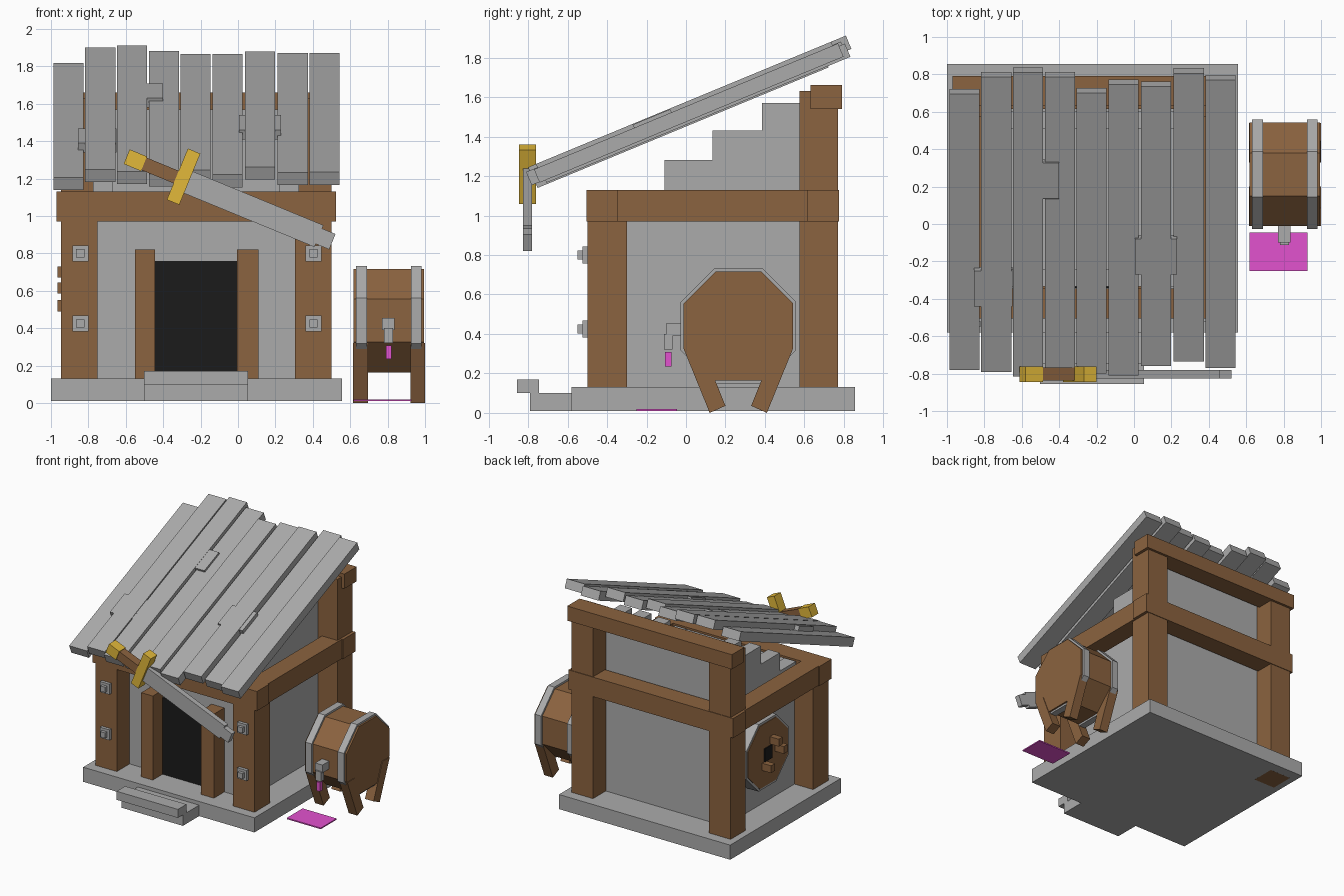
import bpy, bmesh, math
from mathutils import Matrix

if "Cube" in bpy.data.objects:
    bpy.data.objects.remove(bpy.data.objects["Cube"])


def material(name, rgb):
    m = bpy.data.materials.new(name)
    m.diffuse_color = (*rgb, 1)
    m.use_nodes = True
    m.node_tree.nodes["Principled BSDF"].inputs["Base Color"].default_value = m.diffuse_color
    return m


STONE = material("grey", (0.41, 0.41, 0.41))
WOOD = material("brown wood", (0.26, 0.125, 0.050))
GOLD = material("gold", (0.76, 0.48, 0.042))
BLACK = material("black", (0.0105, 0.0105, 0.0105))
PINK = material("magenta", (0.76, 0.085, 0.62))


def finish(name, bm, mat):
    bmesh.ops.recalc_face_normals(bm, faces=bm.faces)
    me = bpy.data.meshes.new(name)
    bm.to_mesh(me)
    bm.free()
    me.materials.append(mat)
    ob = bpy.data.objects.new(name, me)
    bpy.context.collection.objects.link(ob)
    return ob


def box(name, mat, x, y, z, frame=Matrix()):
    """Box from (min, max) ranges, optionally placed in a rotated frame."""
    bm = bmesh.new()
    size = Matrix.Diagonal((x[1] - x[0], y[1] - y[0], z[1] - z[0], 1))
    mid = Matrix.Translation([sum(r) / 2 for r in (x, y, z)])
    bmesh.ops.create_cube(bm, size=1, matrix=frame @ mid @ size)
    return finish(name, bm, mat)


def prism(name, mat, pts, x):
    """Extrude a (y, z) outline along x."""
    bm = bmesh.new()
    f = bm.faces.new([bm.verts.new((x[0], p[0], p[1])) for p in pts])
    top = bmesh.ops.extrude_face_region(bm, geom=[f])["geom"]
    bmesh.ops.translate(bm, vec=(x[1] - x[0], 0, 0),
                        verts=[v for v in top if isinstance(v, bmesh.types.BMVert)])
    return finish(name, bm, mat)


def octagon(y, z, inradius):
    r = inradius / math.cos(math.pi / 8)
    return [(y + r * math.cos(math.pi / 8 + i * math.pi / 4),
             z + r * math.sin(math.pi / 8 + i * math.pi / 4)) for i in range(8)]


# Base slab and front step
box("base_slab", STONE, (-1, 0.555), (-0.58, 0.855), (0.01, 0.13))
box("lower_step", STONE, (-0.503, 0.053), (-0.79, -0.57), (0.01, 0.10))
box("upper_step", STONE, (-0.503, 0.053), (-0.855, -0.745), (0.10, 0.17))

# Corner posts
for side, x, foot in (("left", (-0.945, -0.75), 0.0095), ("right", (0.305, 0.50), 0.012)):
    box("front_post_" + side, WOOD, x, (-0.5, -0.3), (0.012, 0.98))
    box("back_post_" + side, WOOD, x, (0.575, 0.77), (foot, 1.63))

# Ring beams and the high back beam
box("front_beam", WOOD, (-0.97, 0.525), (-0.505, -0.345), (0.97, 1.13))
box("back_beam", WOOD, (-0.97, 0.525), (0.615, 0.775), (0.97, 1.13))
box("left_beam", WOOD, (-0.96, -0.805), (-0.345, 0.615), (0.97, 1.13))
box("right_beam", WOOD, (0.36, 0.515), (-0.345, 0.615), (0.97, 1.13))
box("top_back_beam", WOOD, (-0.97, 0.525), (0.63, 0.79), (1.54, 1.66))

# Walls, with stepped gables on the sides
gable = [(-0.32, 0.12), (0.59, 0.12), (0.59, 1.57), (0.385, 1.57), (0.385, 1.43),
         (0.135, 1.43), (0.135, 1.28), (-0.11, 1.28), (-0.11, 1.13), (-0.32, 1.13)]
prism("left_wall", STONE, gable, (-0.775, -0.67))
prism("right_wall", STONE, gable, (0.22, 0.325))
box("front_wall", STONE, (-0.76, 0.31), (-0.335, -0.24), (0.12, 1.12))
box("back_wall", STONE, (-0.76, 0.31), (0.51, 0.605), (0.12, 1.57))

# Doorway
box("doorway", BLACK, (-0.45, 0.0), (-0.343, -0.335), (0.13, 0.76))
for x in ((-0.55, -0.445), (-0.005, 0.11)):
    box("door_post", WOOD, x, (-0.47, -0.32), (0.13, 0.82))

# Metal studs on the front posts
for x in (-0.843, 0.403):
    for z in (0.80, 0.425):
        box("stud_plate", STONE, (x - 0.043, x + 0.043), (-0.525, -0.495),
            (z - 0.043, z + 0.043))
        box("stud_knob", STONE, (x - 0.022, x + 0.022), (-0.55, -0.52),
            (z - 0.022, z + 0.022))

# Roof planks: x start, low y, high y, height of top surface at y = 0
PITCH = math.radians(22.5)
planks = [(-0.987, -0.78, 0.695, 1.53), (-0.817, -0.79, 0.785, 1.576),
          (-0.647, -0.815, 0.81, 1.576), (-0.477, -0.80, 0.785, 1.556),
          (-0.307, -0.80, 0.70, 1.576), (-0.137, -0.81, 0.745, 1.556),
          (0.037, -0.76, 0.735, 1.576), (0.212, -0.735, 0.805, 1.538),
          (0.382, -0.77, 0.77, 1.553)]
c = math.cos(PITCH)


def roof_piece(name, x, y, top, thick=0.073):
    frame = Matrix.Translation((0, 0, top)) @ Matrix.Rotation(PITCH, 4, "X")
    box(name, STONE, x, (y[0] / c, y[1] / c), (-thick, 0), frame)


for x, low, high, top in planks:
    roof_piece("roof_plank", (x, x + 0.161), (low, high), top)
# Mending tabs that bridge neighbouring planks
roof_piece("roof_tab", (-0.855, -0.65), (-0.44, -0.25), 1.572, 0.055)
roof_piece("roof_tab", (-0.49, -0.40), (0.135, 0.325), 1.574, 0.055)
roof_piece("roof_tab", (0.005, 0.23), (-0.27, -0.08), 1.572, 0.055)

# Sword hung across the eaves, built along its own x axis
hang = Matrix.Translation((-0.291, -0.803, 1.21)) @ Matrix.Rotation(math.radians(22.4), 4, "Y")
box("sword_guard", GOLD, (-0.036, 0.036), (-0.042, 0.042), (-0.148, 0.148), hang)
box("sword_pommel", GOLD, (-0.322, -0.222), (-0.042, 0.042), (-0.059, 0.025), hang)
box("sword_grip", WOOD, (-0.24, -0.03), (-0.035, 0.035), (-0.053, 0.019), hang)
box("sword_blade", STONE, (0.03, 0.79), (-0.022, 0.022), (-0.081, 0.045), hang)
box("sword_tip", STONE, (0.78, 0.868), (-0.022, 0.022), (-0.063, 0.026), hang)

# Round target on the left wall
TY, TZ = 0.20, 0.605
prism("target_rim", STONE, octagon(TY, TZ, 0.275), (-0.88, -0.77))
prism("target_face", WOOD, octagon(TY, TZ, 0.257), (-0.885, -0.77))
box("target_centre", BLACK, (-0.892, -0.88), (TY - 0.05, TY + 0.05), (TZ - 0.055, TZ + 0.055))
for y, z in ((0.15, 0.70), (0.085, 0.615), (0.25, 0.52)):
    box("target_peg", WOOD, (-0.965, -0.88), (y - 0.025, y + 0.025), (z - 0.03, z + 0.03))

# Barrel lying on its side
BY, BZ = 0.265, 0.44
prism("barrel_body", WOOD, octagon(BY, BZ, 0.277), (0.618, 0.995))
for x in ((0.632, 0.689), (0.925, 0.981)):
    prism("barrel_band", STONE, octagon(BY, BZ, 0.293), x)

# Splayed barrel legs
for x in ((0.616, 0.694), (0.922, 1.0)):
    for s in (-1, 1):
        leg = [(0.275, 0.32), (0.145, 0.0), (0.065, 0.036), (0.18, 0.32)]
        prism("barrel_leg", WOOD, [(BY + s * y, z) for y, z in leg], x)

# Tap, drip and puddle
box("tap_pipe", STONE, (0.77, 0.837), (-0.10, 0.0), (0.39, 0.455))
box("tap_spout", STONE, (0.78, 0.83), (-0.112, -0.068), (0.32, 0.40))
box("drip", PINK, (0.79, 0.82), (-0.107, -0.073), (0.235, 0.308))
box("puddle", PINK, (0.618, 0.927), (-0.25, -0.045), (0.01, 0.02))
